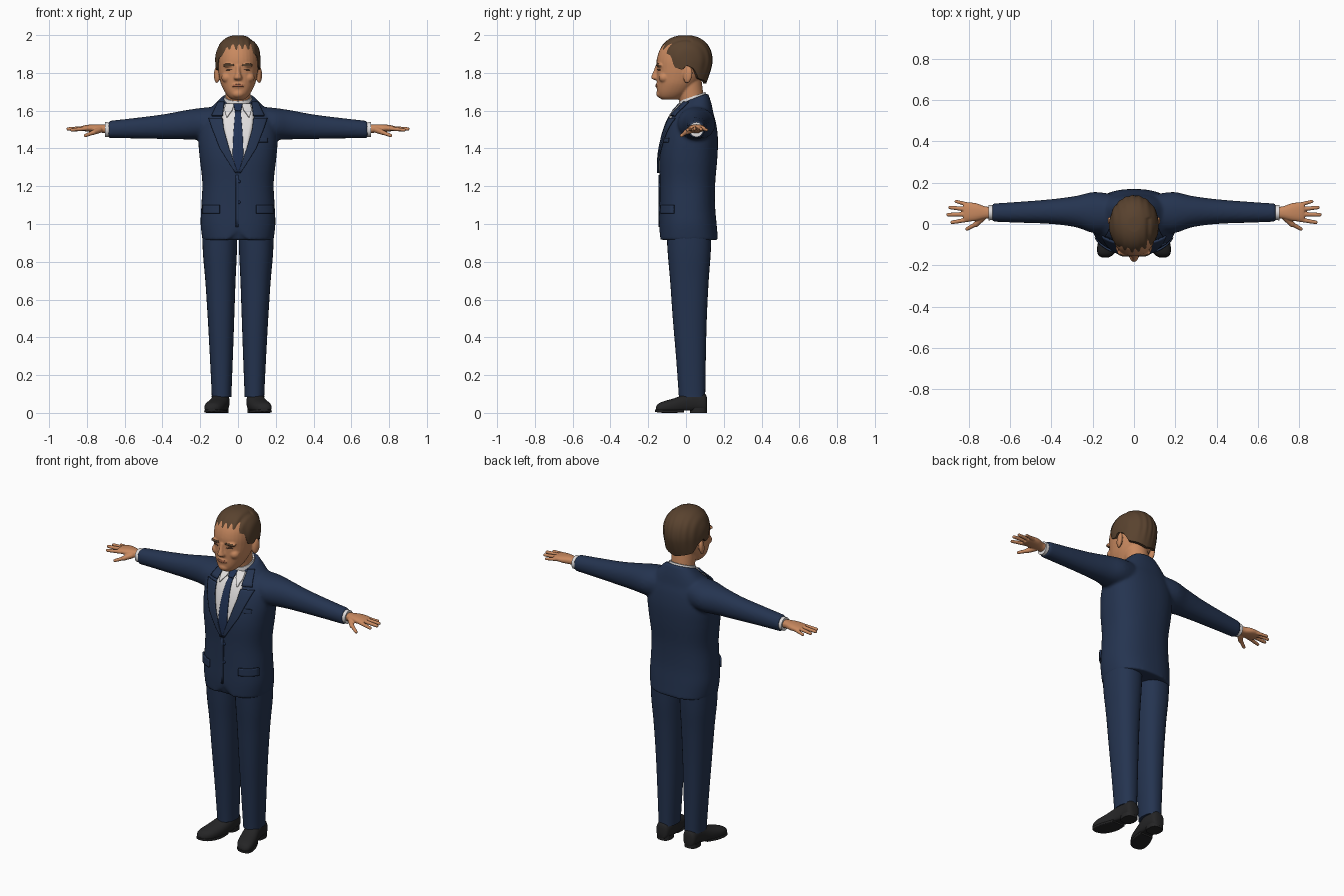
import bpy, bmesh, math
from mathutils import Vector, Matrix
from mathutils.bvhtree import BVHTree

if "Cube" in bpy.data.objects:
    bpy.data.objects.remove(bpy.data.objects["Cube"])


def material(name, r, g, b):
    m = bpy.data.materials.new(name)
    m.use_nodes = True
    m.diffuse_color = (r, g, b, 1)
    node = m.node_tree.nodes["Principled BSDF"]
    node.inputs["Base Color"].default_value = (r, g, b, 1)
    node.inputs["Roughness"].default_value = 0.8
    return m


NAVY = material("navy suit", .018, .034, .08)
TIE = material("tie blue", .014, .03, .085)
WHITE = material("shirt white", .75, .73, .73)
SKIN = material("skin", .58, .25, .115)
LIP = material("lip", .4, .14, .07)
HAIR = material("brown hair", .1, .055, .028)
BLACK = material("shoe black", .018, .018, .019)
EYE = material("eye dark", .1, .045, .025)


def finish(name, bm, mat):
    bmesh.ops.recalc_face_normals(bm, faces=bm.faces)
    return make(name, bm, mat)


def make(name, bm, mat):
    mesh = bpy.data.meshes.new(name)
    bm.to_mesh(mesh)
    bm.free()
    mesh.materials.append(mat)
    ob = bpy.data.objects.new(name, mesh)
    bpy.context.scene.collection.objects.link(ob)
    bpy.ops.object.select_all(action='DESELECT')
    ob.select_set(True)
    bpy.context.view_layer.objects.active = ob
    bpy.ops.object.shade_smooth_by_angle(angle=math.radians(50))
    return ob


def mirror(ob):
    ob.modifiers.new("Mirror", 'MIRROR').use_mirror_merge = False
    return ob


def spline(rows, steps=4):
    """Catmull-Rom interpolation of section rows."""
    out = []
    for i in range(len(rows) - 1):
        p = [rows[max(0, min(len(rows) - 1, i + k))] for k in (-1, 0, 1, 2)]
        for s in range(steps):
            t = s / steps
            out.append([b + .5 * t * (c - a + t * (2*a - 5*b + 4*c - d + t * (3*(b - c) + d - a)))
                        for a, b, c, d in zip(*p)])
    return out + [list(rows[-1])]


def loft(bm, axis, rows, k=2.3, n=32, warp=None, steps=4):
    """Superelliptic sections (position, centre u, centre v, radius u, radius v)."""
    rings = []
    for pos, cu, cv, ru, rv in spline(rows, steps):
        ring = []
        for i in range(n):
            c, s = math.cos(i * math.tau / n), math.sin(i * math.tau / n)
            u = cu + ru * math.copysign(abs(c) ** (2 / k), c)
            v = cv + rv * math.copysign(abs(s) ** (2 / k), s)
            co = Vector({'x': (pos, u, v), 'y': (u, pos, v), 'z': (u, v, pos)}[axis])
            ring.append(bm.verts.new(warp(co) if warp else co))
        rings.append(ring)
    for a, b in zip(rings, rings[1:]):
        for i in range(n):
            bm.faces.new((a[i], a[(i + 1) % n], b[(i + 1) % n], b[i]))
    bm.faces.new(rings[0][::-1])
    bm.faces.new(rings[-1])
    return bm


def blob(bm, loc, scale, rot=(0, 0, 0)):
    m = Matrix.LocRotScale(Vector(loc), Matrix.Rotation(rot[0], 3, 'X') @ Matrix.Rotation(rot[2], 3, 'Z'), Vector(scale))
    bmesh.ops.create_icosphere(bm, subdivisions=3, radius=1, matrix=m)


def fuse(name, bm, mat, voxel, passes):
    """Blend overlapping volumes into one smooth skin."""
    ob = finish(name, bm, mat)
    mod = ob.modifiers.new("Remesh", 'REMESH')
    mod.mode, mod.voxel_size = 'VOXEL', voxel
    sm = ob.modifiers.new("Smooth", 'SMOOTH')
    sm.iterations, sm.factor = passes, .5
    mesh = bpy.data.meshes.new_from_object(ob.evaluated_get(bpy.context.evaluated_depsgraph_get()))
    ob.modifiers.clear()
    ob.data = mesh
    mesh.materials.clear()
    mesh.materials.append(mat)
    mesh.shade_smooth()
    return ob


def surface(ob):
    return BVHTree.FromPolygons([v.co for v in ob.data.vertices], [p.vertices for p in ob.data.polygons])


def drape(name, tree, rows, offset, mat, thick=.007, side=1):
    """Thin plate laid on a front surface; rows are (z, x0, x1) going down."""
    bm, grid, cols = bmesh.new(), [], 8
    for a, b in zip(rows, rows[1:]):
        for s in range(7):
            z, x0, x1 = (p + (q - p) * s / 6 for p, q in zip(a, b))
            x0, x1 = sorted((x0 * side, x1 * side))
            line = []
            for j in range(cols + 1):
                x = x0 + (x1 - x0) * j / cols
                hit, nor, _, _ = tree.ray_cast(Vector((x, -1, z)), Vector((0, 1, 0)))
                line.append(bm.verts.new(hit + nor * offset if hit else (x, -.02, z)))
            grid.append(line)
    for a, b in zip(grid, grid[1:]):
        for j in range(cols):
            bm.faces.new((a[j], b[j], b[j + 1], a[j + 1]))
    bmesh.ops.remove_doubles(bm, verts=bm.verts, dist=.0004)
    ob = make(name, bm, mat)
    mod = ob.modifiers.new("Solidify", 'SOLIDIFY')
    mod.thickness, mod.offset = thick, 0
    return ob


# Jacket: torso and sleeves blended together
def jacket_warp(co):
    if co.z < 1.0 and co.y < 0 and abs(co.x) < .06:
        co.z += .06 * (1 - abs(co.x) / .06) ** 1.5 * (1 - (co.z - .915) / .085)
    if co.z > 1.58:
        co.z += (co.y - .04) * .35 * (co.z - 1.58) / .08
    return co


body = loft(bmesh.new(), 'z', [
    (.915, 0, .015, .188, .155), (1.0, 0, .01, .198, .152), (1.1, 0, .007, .194, .147),
    (1.22, 0, .008, .189, .147), (1.35, 0, .013, .203, .153), (1.45, 0, .022, .21, .147),
    (1.53, 0, .03, .2, .13), (1.585, 0, .037, .17, .108), (1.625, 0, .045, .13, .088),
    (1.665, 0, .05, .085, .066)], 2.4, 48, jacket_warp)
SLEEVE = [(.08, .05, 1.535, .09, .09), (.19, .055, 1.53, .1, .085), (.28, .06, 1.525, .076, .077),
          (.4, .06, 1.515, .06, .065), (.55, .057, 1.507, .051, .054), (.685, .055, 1.5, .044, .046)]
for s in (1, -1):
    loft(body, 'x', [(s * r[0], *r[1:]) for r in SLEEVE], 2.1)
jacket = fuse("jacket", body, NAVY, .009, 4)
chest = surface(jacket)

# Shirt front, tie, lapels and pockets laid over the chest
drape("shirt_front", chest, [(1.628, -.08, .08), (1.54, -.084, .084), (1.4, -.052, .052), (1.27, -.002, .002)], .002, WHITE)
drape("tie", chest, [(1.595, -.014, .014), (1.48, -.024, .024), (1.36, -.029, .029), (1.27, -.003, .003)], .007, TIE)
drape("tie_knot", chest, [(1.628, -.024, .024), (1.59, -.015, .015)], .013, TIE, .009)
for s, side in ((1, "left"), (-1, "right")):
    drape(side + "_lapel", chest, [(1.555, .08, .15), (1.5, .074, .132), (1.4, .046, .094), (1.27, 0, .014)], .009, NAVY, .009, s)
    drape(side + "_jacket_collar", chest, [(1.64, .07, .1), (1.568, .08, .135)], .009, NAVY, .009, s)
    drape(side + "_shirt_collar_point", chest, [(1.63, .018, .065), (1.595, .03, .07), (1.56, .056, .06)], .01, WHITE, .007, s)
    drape(side + "_pocket_flap", chest, [(1.1, .095, .18), (1.055, .095, .182)], .006, NAVY, .009, s)
drape("front_edge", chest, [(1.26, -.012, .002), (.985, -.012, .002)], .002, NAVY)
drape("breast_pocket", chest, [(1.455, .09, .155), (1.432, .09, .155)], .003, NAVY)
for i, z in enumerate((1.225, 1.115)):
    hit = chest.ray_cast(Vector((.004, -1, z)), Vector((0, 1, 0)))[0]
    bm = bmesh.new()
    blob(bm, hit, (.009, .006, .009))
    finish("button_%d" % (i + 1), bm, TIE)


# Shirt collar band and cuffs
def collar_warp(co):
    co.z += (co.y - .04) * .35
    return co


finish("shirt_collar", loft(bmesh.new(), 'z', [(1.6, 0, .04, .078, .078), (1.64, 0, .037, .078, .076),
       (1.677, 0, .032, .072, .07)], 2, 32, collar_warp), WHITE)
mirror(finish("shirt_cuffs", loft(bmesh.new(), 'x', [(.66, .055, 1.5, .036, .038), (.704, .055, 1.5, .037, .039)], 2), WHITE))

# Head, neck, nose and ears blended together
bm = loft(bmesh.new(), 'z', [
    (1.658, 0, -.085, .03, .04), (1.672, 0, -.08, .05, .064), (1.7, 0, -.065, .071, .088),
    (1.74, 0, -.048, .09, .106), (1.78, 0, -.035, .1, .12), (1.82, 0, -.025, .106, .13),
    (1.87, 0, -.018, .108, .137), (1.92, 0, -.012, .1, .128), (1.96, 0, -.01, .075, .1), (1.98, 0, -.01, .03, .04)], 2.2)
loft(bm, 'z', [(1.58, 0, .045, .066, .066), (1.66, 0, .03, .066, .066), (1.78, 0, .01, .07, .07)], 2)
loft(bm, 'z', [(1.762, 0, -.155, .014, .014), (1.772, 0, -.158, .023, .026), (1.79, 0, -.155, .017, .026),
               (1.815, 0, -.152, .012, .018), (1.84, 0, -.15, .014, .012)], 2, 16)
blob(bm, (0, -.132, 1.69), (.034, .026, .024))
blob(bm, (0, -.147, 1.733), (.034, .014, .016))
for s in (1, -1):
    blob(bm, (s * .112, .01, 1.79), (.014, .025, .046), (-.15, 0, -s * .35))
    blob(bm, (s * .045, -.137, 1.84), (.036, .02, .011))
    blob(bm, (s * .058, -.115, 1.775), (.03, .03, .028))
head = fuse("head", bm, SKIN, .005, 4)
face = surface(head)
for s, side in ((1, "left"), (-1, "right")):
    drape(side + "_eyebrow", face, [(1.847, .024, .068), (1.837, .02, .076)], .001, HAIR, .003, s)
    drape(side + "_eye", face, [(1.821, .032, .056), (1.814, .026, .062)], .001, EYE, .003, s)
drape("lips", face, [(1.739, -.024, .024), (1.727, -.028, .028)], .001, LIP, .003)

# Hair: a domed cap whose lower edge follows the hairline (angle from front, height)
HAIRLINE = [(0, 1.895), (40, 1.9), (58, 1.885), (66, 1.825), (84, 1.815), (92, 1.84),
            (108, 1.825), (125, 1.77), (180, 1.745)]


def hairline(deg):
    for (a, za), (b, zb) in zip(HAIRLINE, HAIRLINE[1:]):
        if deg <= b:
            return za + (zb - za) * (deg - a) / (b - a)
    return HAIRLINE[-1][1]


bm, rings, n, levels = bmesh.new(), [], 96, 22
for j in range(-1, levels):
    ring = []
    for i in range(n):
        a = (i / n - .5) * math.tau
        low = hairline(abs(math.degrees(a))) + .012 * math.sin(a) * max(0, math.cos(a))
        t = math.sin(max(j, 0) / levels * math.pi / 2)
        z = low + (1.998 - low) * t
        h = (z - 1.86) / .14
        size = (1 - min(h, 1) ** 2.4) ** (1 / 2.2) if h > 0 else 1
        x, y = .12 * size * math.sin(a), -.004 - .143 * size * math.cos(a)
        if h < 0:
            y -= max(0, y) * .3 * min(1, -h) ** 1.4
            x *= 1 + .08 * h
        groove = 1 + .014 * math.sin(x * 190 + y * 22) * min(1, t * 3) * size
        part = 1 - .05 * math.exp(-((x - .072) / .009) ** 2) * (y < .03) * (h > 0)
        inner = .84 if j < 0 else 1
        ring.append(bm.verts.new((x * groove * part * inner, y * groove * inner, 1.86 + (z - 1.86) * part)))
    rings.append(ring)
for a, b in zip(rings, rings[1:]):
    for i in range(n):
        bm.faces.new((a[i], a[(i + 1) % n], b[(i + 1) % n], b[i]))
bm.faces.new(rings[-1])
finish("hair", bm, HAIR)

# Hands: palm, four fingers and thumb blended together, then mirrored
bm = loft(bmesh.new(), 'x', [(.68, .055, 1.5, .028, .024), (.72, .055, 1.505, .03, .022), (.765, .058, 1.507, .043, .021),
                             (.81, .058, 1.507, .046, .016), (.825, .058, 1.506, .042, .012)], 2.3)
FINGERS = [((.8, .022, 1.506), (.88, .008, 1.498), .0115), ((.81, .047, 1.508), (.899, .045, 1.503), .012),
           ((.81, .071, 1.507), (.89, .08, 1.502), .0115), ((.8, .093, 1.504), (.86, .109, 1.498), .0105),
           ((.735, .03, 1.498), (.765, -.002, 1.485), .017), ((.76, .002, 1.487), (.808, -.024, 1.468), .0115)]
for base, tip, r in FINGERS:
    p, q = Vector(base), Vector(tip)
    for i in range(15):
        blob(bm, p.lerp(q, i / 14), [r * (1 - .22 * i / 14)] * 3)
mirror(fuse("hands", bm, SKIN, .0036, 2))

# Trousers
mirror(finish("trouser_legs", loft(bmesh.new(), 'z', [
    (.085, .087, .032, .052, .07), (.12, .087, .031, .053, .071), (.3, .088, .026, .061, .079), (.5, .09, .02, .07, .09),
    (.7, .093, .018, .08, .102), (.85, .096, .017, .09, .114), (1.0, .096, .015, .094, .12)], 2.3), NAVY))


# Shoes: rounded upper on a flat sole and heel
def flat(co):
    co.z = max(co.z, .012)
    return co


mirror(finish("shoe_uppers", loft(bmesh.new(), 'y', [
    (.112, .09, .045, .018, .03), (.1, .09, .052, .038, .05), (.05, .09, .06, .045, .058), (0, .096, .05, .049, .052),
    (-.06, .112, .036, .053, .042), (-.11, .126, .03, .051, .034), (-.145, .136, .025, .038, .025),
    (-.16, .14, .02, .014, .01)], 2.3, 32, flat), BLACK))
mirror(finish("shoe_soles", loft(bmesh.new(), 'y', [
    (-.01, .1, .011, .042, .008), (-.06, .112, .008, .053, .008), (-.11, .126, .008, .052, .008),
    (-.147, .137, .01, .038, .008), (-.163, .14, .012, .014, .006)], 5), BLACK))
mirror(finish("shoe_heels", loft(bmesh.new(), 'z', [(0, .091, .066, .041, .045), (.025, .091, .066, .041, .045)], 2.6), BLACK))
